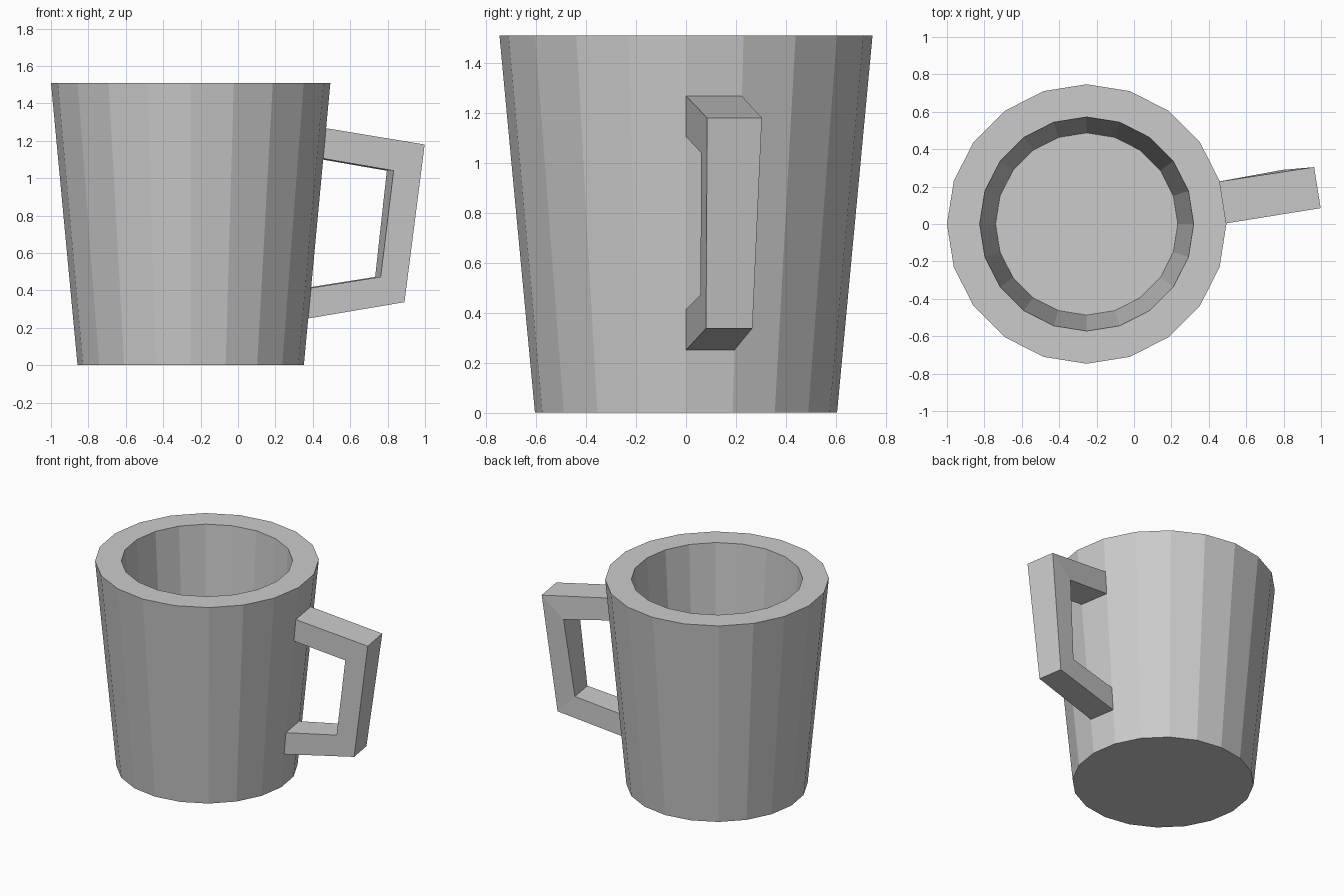
import bpy, bmesh
from math import sin, cos, tan, pi, radians

if "Cube" in bpy.data.objects:
    bpy.data.objects.remove(bpy.data.objects["Cube"])

SIDES, CX, HEIGHT = 20, -0.253, 1.51
R_BOTTOM, R_TOP = 0.605, 0.747
TILT = radians(9)  # the handle follows the normal of one wall facet


def wall_radius(z):
    return R_BOTTOM + (R_TOP - R_BOTTOM) * z / HEIGHT


def make_object(name, bm):
    bmesh.ops.recalc_face_normals(bm, faces=bm.faces)
    mesh = bpy.data.meshes.new(name)
    bm.to_mesh(mesh)
    bm.free()
    obj = bpy.data.objects.new(name, mesh)
    bpy.context.collection.objects.link(obj)
    return obj


def loft(name, rings):
    """Skin a list of closed point rings and cap both ends."""
    bm = bmesh.new()
    rings = [[bm.verts.new(p) for p in ring] for ring in rings]
    for a, b in zip(rings, rings[1:]):
        n = len(a)
        for i in range(n):
            j = (i + 1) % n
            bm.faces.new((a[i], a[j], b[j], b[i]))
    bm.faces.new(rings[0][::-1])
    bm.faces.new(rings[-1])
    return make_object(name, bm)


# Tapered cup: outer base, outer rim, inner rim, inner floor
profile = [(R_BOTTOM, 0), (R_TOP, HEIGHT), (0.572, HEIGHT), (0.487, 0.3)]
loft("cup_body", [[(CX + r * cos(2 * pi * i / SIDES), r * sin(2 * pi * i / SIDES), z)
                   for i in range(SIDES)] for r, z in profile])


# Handle: each section pairs an outer and an inner corner
def handle_edge(x, z, width):
    """Near and far point of a handle edge; x None sits on the cup wall."""
    wall = CX + wall_radius(z)
    if x is None:
        x, width = wall, 2 * wall_radius(z) * sin(TILT)
    y = (x - wall) * tan(TILT)
    return [(x, y, z), (x - width * sin(TILT), y + width * cos(TILT), z)]


sections = [((None, 1.267, 0), (None, 1.105, 0)),
            ((0.998, 1.18, 0.222), (0.832, 1.04, 0.232)),
            ((0.89, 0.337, 0.188), (0.763, 0.472, 0.19)),
            ((None, 0.25, 0), (None, 0.413, 0))]
loft("handle", [handle_edge(*outer) + handle_edge(*inner)[::-1]
                for outer, inner in sections])
